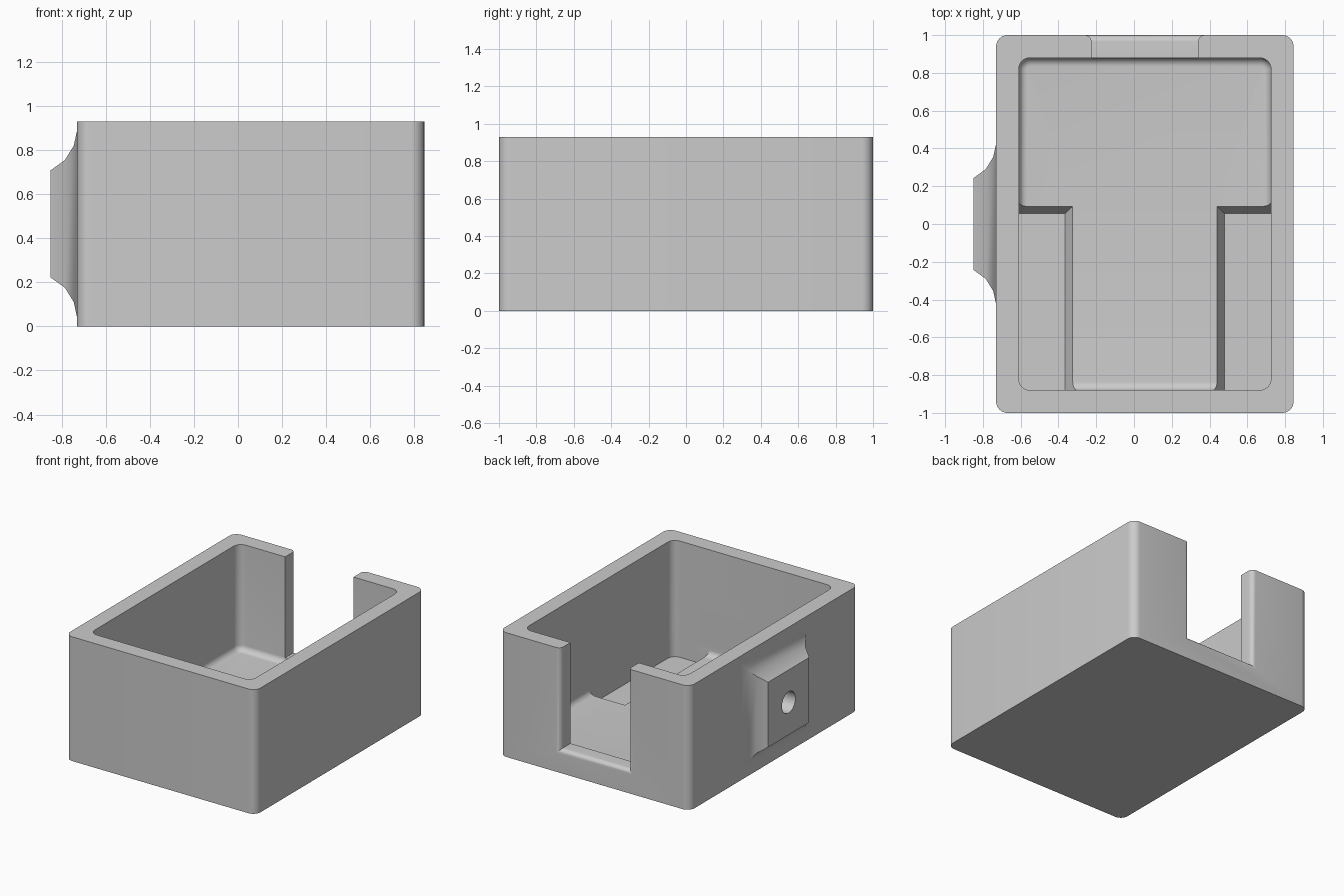
import bpy, bmesh, math

if "Cube" in bpy.data.objects:
    bpy.data.objects.remove(bpy.data.objects["Cube"], do_unlink=True)

grey = bpy.data.materials.new("plain grey")
grey.use_nodes = True
grey.diffuse_color = (0.6, 0.6, 0.6, 1)
grey.node_tree.nodes["Principled BSDF"].inputs["Base Color"].default_value = (0.6, 0.6, 0.6, 1)


def rounded(x0, x1, y0, y1, r, z, steps=8):
    """Horizontal ring: a rectangle with rounded corners."""
    ring = []
    corners = [(x1 - r, y1 - r), (x0 + r, y1 - r), (x0 + r, y0 + r), (x1 - r, y0 + r)]
    for q, (cx, cy) in enumerate(corners):
        for i in range(steps + 1):
            a = math.pi / 2 * (q + i / steps)
            ring.append((cx + r * math.cos(a), cy + r * math.sin(a), z))
    return ring


def loft(name, rings):
    """Closed solid through rings with equal point counts."""
    bm = bmesh.new()
    loops = [[bm.verts.new(p) for p in ring] for ring in rings]
    for a, b in zip(loops, loops[1:]):
        for i in range(len(a)):
            j = (i + 1) % len(a)
            bm.faces.new((a[i], a[j], b[j], b[i]))
    bm.faces.new(loops[0][::-1])
    bm.faces.new(loops[-1])
    bmesh.ops.recalc_face_normals(bm, faces=bm.faces)
    mesh = bpy.data.meshes.new(name)
    bm.to_mesh(mesh)
    bm.free()
    mesh.materials.append(grey)
    obj = bpy.data.objects.new(name, mesh)
    bpy.context.collection.objects.link(obj)
    return obj


def combine(target, tool, operation):
    """Apply a boolean and discard the tool."""
    mod = target.modifiers.new(operation, "BOOLEAN")
    mod.operation, mod.solver, mod.object = operation, "EXACT", tool
    bpy.context.view_layer.objects.active = target
    bpy.ops.object.modifier_apply(modifier=mod.name)
    bpy.data.objects.remove(tool, do_unlink=True)


HEIGHT, FLOOR, RECESS = 0.93, 0.135, 0.06
X0, X1, Y = -0.61, 0.725, 0.88      # cavity footprint
WALL, CORNER, FILLET = 0.12, 0.06, 0.045

# Outer block
box = loft("open_box", [rounded(X0 - WALL, X1 + WALL, -Y - WALL, Y + WALL, CORNER, z)
                        for z in (0, HEIGHT)])

# Flared boss on the right wall, square in section
flare = [(-0.69, 0.425), (-0.73, 0.425), (-0.745, 0.355), (-0.785, 0.29), (-0.85, 0.243)]
boss = loft("boss", [[(x, sy * h, 0.465 + sz * h)
                      for sy, sz in ((-1, -1), (1, -1), (1, 1), (-1, 1))] for x, h in flare])
combine(box, boss, "UNION")

# Cavity with a filleted floor edge
rings = []
for i in range(9):
    a = math.pi / 2 * i / 8
    d = FILLET * (1 - math.sin(a))
    rings.append(rounded(X0 + d, X1 - d, -Y + d, Y - d, CORNER - d,
                         FLOOR + FILLET * (1 - math.cos(a))))
rings.append(rounded(X0, X1, -Y, Y, CORNER, 1.2))
combine(box, loft("cavity", rings), "DIFFERENCE")

# Two sunken floor pockets with sloping sides
for side in (-1, 1):
    pocket = loft("pocket", [rounded(X0, X1, -Y, Y, CORNER, z) for z in (RECESS, 0.22)])
    wedge = []
    for z in (0.0, 0.3):
        s = (z - RECESS) * 0.54
        inner = 0.0575 + side * (0.4225 - s)
        outer = 0.0575 + side * 0.9
        wedge.append([(inner, -1, z), (outer, -1, z),
                      (outer, 0.055 + s * 0.95, z), (inner, 0.055 + s * 0.95, z)])
    combine(pocket, loft("wedge", wedge), "INTERSECT")
    combine(box, pocket, "DIFFERENCE")

# Back wall opening with rounded outer edges
R = 0.035
steps = [(0.75, 0)]
for i in range(9):
    a = math.pi / 2 * i / 8
    steps.append((1 - R + R * math.sin(a), R * (1 - math.cos(a))))
steps.append((1.1, R))
opening = loft("opening", [[(-0.225 - d, y, 0.175 - d), (0.34 + d, y, 0.175 - d),
                            (0.34 + d, y, 1.2), (-0.225 - d, y, 1.2)] for y, d in steps])
combine(box, opening, "DIFFERENCE")

# Blind round hole in the boss
hole = loft("hole", [[(x, 0.08 * math.cos(math.tau * i / 32), 0.465 + 0.08 * math.sin(math.tau * i / 32))
                      for i in range(32)] for x in (-0.66, -0.95)])
combine(box, hole, "DIFFERENCE")

bpy.ops.object.select_all(action="DESELECT")
box.select_set(True)
bpy.context.view_layer.objects.active = box
bpy.ops.object.shade_smooth_by_angle(angle=math.radians(30))
